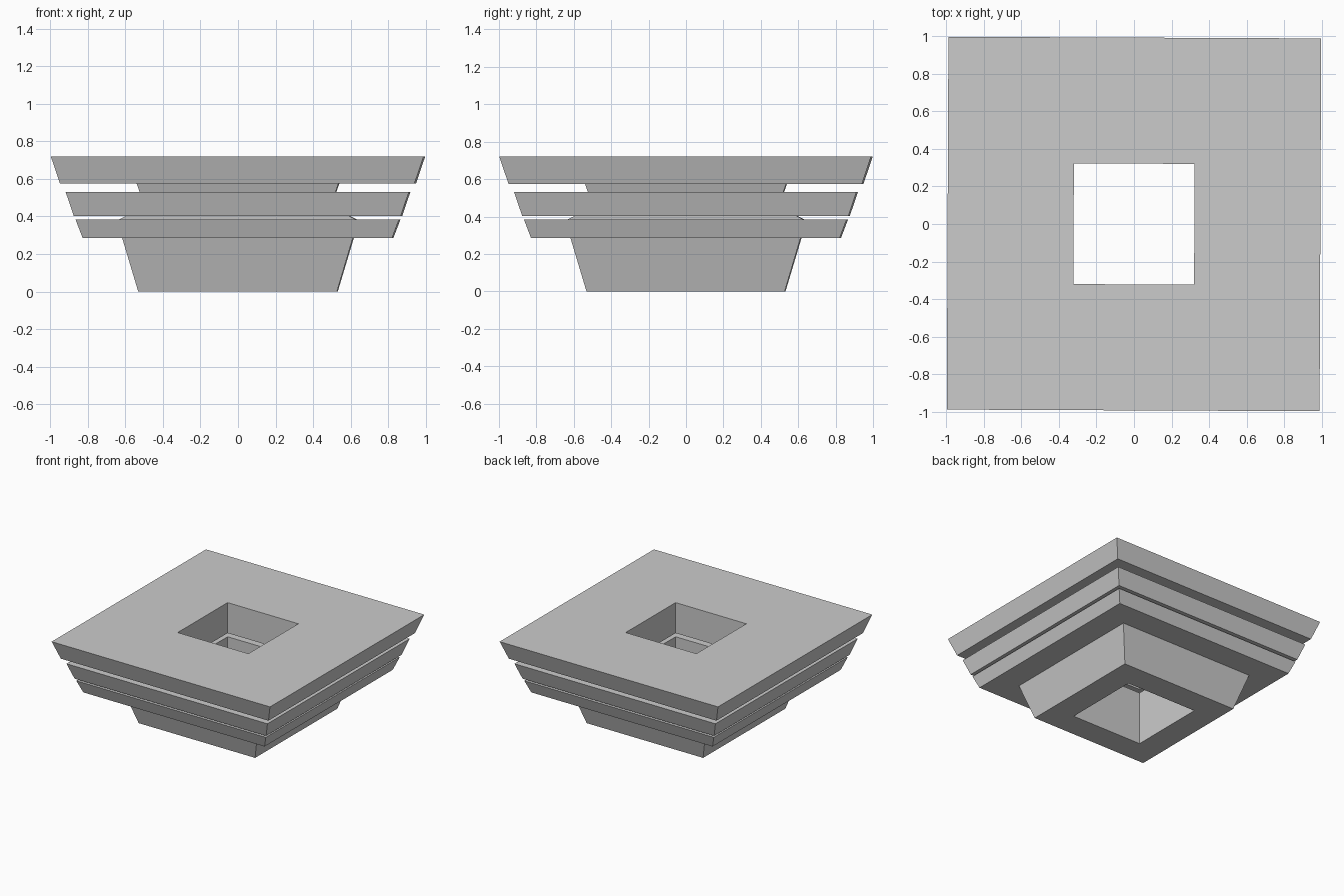
import bpy, bmesh, math

if "Cube" in bpy.data.objects:
    bpy.data.objects.remove(bpy.data.objects["Cube"])


def square_ring(name, profile):
    """Sweep a closed (half width, height) profile around a square."""
    bm = bmesh.new()
    loops = [[bm.verts.new((sx * r, sy * r, z))
              for sx, sy in ((-1, -1), (1, -1), (1, 1), (-1, 1))]
             for r, z in profile]
    for i, a in enumerate(loops):
        b = loops[(i + 1) % len(loops)]
        for k in range(4):
            n = (k + 1) % 4
            bm.faces.new((a[k], a[n], b[n], b[k]))
    bmesh.ops.recalc_face_normals(bm, faces=bm.faces)
    mesh = bpy.data.meshes.new(name)
    bm.to_mesh(mesh)
    bm.free()
    obj = bpy.data.objects.new(name, mesh)
    obj.rotation_euler.z = math.radians(-0.25)
    bpy.context.collection.objects.link(obj)
    return obj


# Foot and lower flange, with a raised seat on top
square_ring("lower_base", [
    (0.322, 0.0), (0.53, 0.0), (0.615, 0.285), (0.825, 0.285),
    (0.863, 0.385), (0.63, 0.385), (0.52, 0.44), (0.322, 0.44)])

# Middle and top flanges joined by a neck, resting just above the seat
square_ring("upper_cap", [
    (0.322, 0.47), (0.51, 0.47), (0.65, 0.403), (0.872, 0.403),
    (0.915, 0.53), (0.522, 0.53), (0.538, 0.575), (0.945, 0.575),
    (0.994, 0.72), (0.322, 0.72)])
